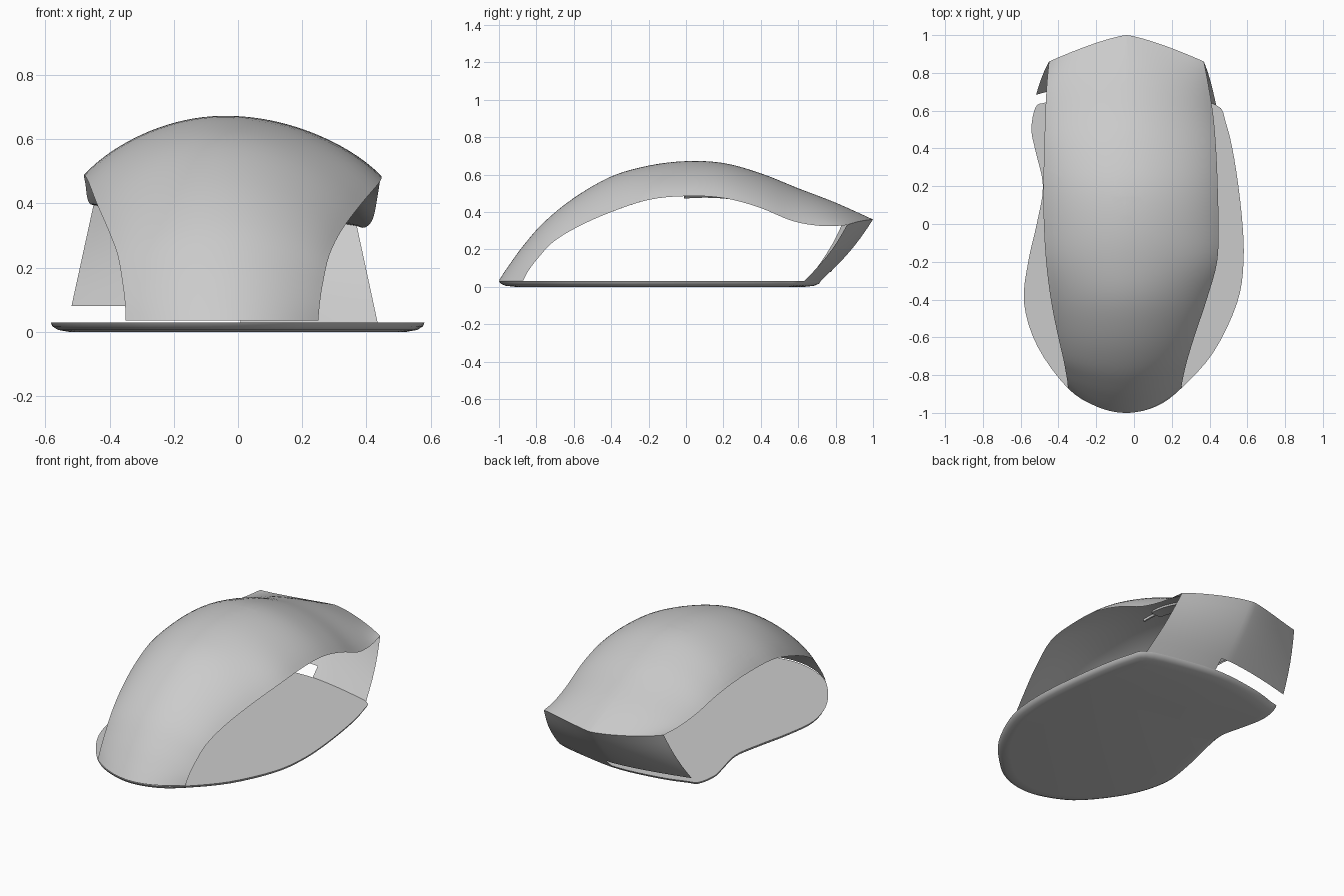
import bpy, bmesh, math
from mathutils import Vector

if "Cube" in bpy.data.objects:
    bpy.data.objects.remove(bpy.data.objects["Cube"], do_unlink=True)

grey = bpy.data.materials.new("plain_grey")
grey.use_nodes = True
COLOUR = (0.6, 0.6, 0.6, 1)
grey.diffuse_color = COLOUR
grey.node_tree.nodes["Principled BSDF"].inputs["Base Color"].default_value = COLOUR


def finish(name, bm, angle=35):
    mesh = bpy.data.meshes.new(name)
    bm.to_mesh(mesh)
    bm.free()
    mesh.materials.append(grey)
    obj = bpy.data.objects.new(name, mesh)
    bpy.context.collection.objects.link(obj)
    bpy.ops.object.select_all(action='DESELECT')
    obj.select_set(True)
    bpy.context.view_layer.objects.active = obj
    bpy.ops.object.shade_smooth_by_angle(angle=math.radians(angle))
    return obj


def smooth_path(points, steps, closed=False):
    """Catmull-Rom interpolation of tuples of any length."""
    n, out = len(points), []
    for k in range(n if closed else n - 1):
        ids = [k - 1, k, k + 1, k + 2]
        ids = [i % n if closed else min(max(i, 0), n - 1) for i in ids]
        a, b, c, d = (points[i] for i in ids)
        for s in range(steps):
            t = s / steps
            out.append(tuple(
                0.5 * (2 * q + (r - p) * t + (2 * p - 5 * q + 4 * r - w) * t * t
                       + (3 * q - p - 3 * r + w) * t ** 3)
                for p, q, r, w in zip(a, b, c, d)))
    if not closed:
        out.append(points[-1])
    return out


def grid(bm, rows):
    vs = [[bm.verts.new(p) for p in row] for row in rows]
    for j in range(len(vs) - 1):
        for i in range(len(vs[0]) - 1):
            bm.faces.new((vs[j][i], vs[j][i + 1], vs[j + 1][i + 1], vs[j + 1][i]))


MID = -0.04          # centre line of the body
COLS = 20            # columns on each half

# Shell stations: centre y, centre z, edge y, left x, left z, right x, right z
stations = [
    (-1.00, .035, -.87, -.350, .035, .250, .035),
    (-.95, .110, -.84, -.352, .090, .255, .090),
    (-.87, .220, -.79, -.360, .155, .265, .155),
    (-.76, .345, -.71, -.375, .240, .285, .240),
    (-.60, .475, -.58, -.405, .320, .325, .320),
    (-.40, .590, -.40, -.440, .400, .385, .400),
    (-.20, .648, -.20, -.465, .465, .440, .465),
    (0.00, .672, 0.00, -.477, .487, .447, .485),
    (0.20, .662, 0.20, -.480, .485, .443, .475),
    (0.40, .607, 0.39, -.475, .460, .435, .425),
    (0.60, .527, 0.57, -.470, .420, .420, .352),
    (0.80, .450, 0.73, -.462, .400, .395, .325),
    (1.00, .360, 0.86, -.450, .395, .370, .330),
]


def section(st):
    yc, zc, ye, xl, zl, xr, zr = st
    power = 2 if yc < 0 else 2 - 0.7 * yc
    row = []
    for i in range(-COLS, COLS + 1):
        t = abs(i) / COLS
        xe, ze = (xl, zl) if i < 0 else (xr, zr)
        drop = 0.9 * t ** 2 + 0.1 * t ** 8
        row.append(Vector((MID + (xe - MID) * t, yc + (ye - yc) * t ** power,
                           zc + (ze - zc) * drop)))
    return row


def recess(bm, poly, sink):
    """Cut a convex outline (seen from above) into the surface and sink it."""
    pts = [Vector((x, y, 0)) for x, y in poly]
    centre = sum(pts, Vector()) / len(pts)
    lo = [min(p[k] for p in pts) for k in (0, 1)]
    hi = [max(p[k] for p in pts) for k in (0, 1)]
    sides = []
    for a, b in zip(pts, pts[1:] + pts[:1]):
        n = Vector((b.y - a.y, a.x - b.x, 0)).normalized()
        if n.dot(centre - a) > 0:
            n = -n
        sides.append((a, n))
    for a, n in sides:
        near = [f for f in bm.faces if all(
            max(v.co[k] for v in f.verts) > lo[k] - .001 and
            min(v.co[k] for v in f.verts) < hi[k] + .001 for k in (0, 1))]
        geom = near + list({e for f in near for e in f.edges}) \
            + list({v for f in near for v in f.verts})
        bmesh.ops.bisect_plane(bm, geom=geom, plane_co=a, plane_no=n, dist=1e-5)
    inside = [f for f in bm.faces if abs(f.normal.z) > 0.05 and
              all(n.dot(f.calc_center_median() - a) < 0 for a, n in sides)]
    if not inside:
        return
    res = bmesh.ops.extrude_face_region(bm, geom=inside)
    bmesh.ops.translate(bm, vec=sink, verts=[
        g for g in res["geom"] if isinstance(g, bmesh.types.BMVert)])
    bm.normal_update()


# Arched top shell
rows = [section(s) for s in smooth_path(stations, 4)]
nose = rows[-1]
bm = bmesh.new()
grid(bm, rows)
bm.normal_update()


def slit(y0, y1, w=0.005):
    return [(MID - w, y0), (MID + w, y0), (MID + w, y1), (MID - w, y1)]


# Centre seams, wheel well, top button and side button
for y0, y1 in ((.745, .99), (.435, .525), (.04, .14)):
    recess(bm, slit(y0, y1), (0, 0, -.014))
recess(bm, [(-.08, .525), (0, .525), (.008, .54), (.008, .725), (0, .74),
            (-.08, .74), (-.088, .725), (-.088, .54)], (0, 0, -.05))
recess(bm, [(-.065, .14), (-.015, .14), (-.004, .16), (.015, .415), (MID, .43),
            (-.095, .415), (-.076, .16)], (0, 0, -.012))
recess(bm, [(-.462, -.01), (-.405, .01), (-.398, .03), (-.398, .25),
            (-.405, .265), (-.462, .28)], (.01, 0, -.03))
finish("top_shell", bm)

# Slanted front wall, with a gap above the base on one half
bottom = []
for i in range(-COLS, COLS + 1):
    t = abs(i) / COLS
    xe, ye = (-.53, .645) if i < 0 else (.435, .63)
    bottom.append(Vector((MID + (xe - MID) * t, .72 + (ye - .72) * t ** 1.5, .028)))
levels = [0, .15, .3, .45, .6, .72, .85, 1]
wall = []
for v in levels:
    row = []
    for a, b in zip(nose, bottom):
        # the last but one level lies at a constant height
        w = (a.z - .08) / (a.z - b.z) * v / .85 if v <= .85 else 1
        p = a.lerp(b, w)
        p.y += .02 * math.sin(math.pi * w)
        row.append(p)
    wall.append(row)
bm = bmesh.new()
grid(bm, wall)
gap = [f for f in bm.faces if f.calc_center_median().z < .075
       and f.calc_center_median().x < 0]
bmesh.ops.delete(bm, geom=gap, context='FACES')
finish("front_wall", bm)

# Base plate with a rounded lower rim
outline = [(-.04, -1), (.12, -.965), (.25, -.87), (.42, -.68), (.545, -.42),
           (.58, -.2), (.57, .05), (.53, .35), (.485, .54), (.435, .63),
           (.2, .69), (-.04, .72), (-.3, .69), (-.46, .645), (-.52, .62),
           (-.543, .5), (-.52, .38), (-.482, .2), (-.515, 0), (-.56, -.2),
           (-.582, -.42), (-.51, -.65), (-.35, -.87), (-.2, -.965)]
rim = smooth_path(outline, 4, closed=True)
bm = bmesh.new()
rings = []
for scale, z in ((1, .03), (.99, .017), (.96, .006), (.9, 0)):
    rings.append([bm.verts.new((x * scale, -.13 + (y + .13) * scale, z))
                  for x, y in rim])
n = len(rim)
for upper, lower in zip(rings, rings[1:]):
    for i in range(n):
        bm.faces.new((upper[i], lower[i], lower[(i + 1) % n], upper[(i + 1) % n]))
bm.faces.new(rings[0])
bm.faces.new(rings[-1][::-1])
bmesh.ops.recalc_face_normals(bm, faces=bm.faces)
finish("base_plate", bm)

# Scroll wheel set in its well
bm = bmesh.new()
bmesh.ops.create_cone(bm, cap_ends=True, segments=40, radius1=.08, radius2=.08, depth=.074)
for v in bm.verts:
    v.co = Vector((MID + v.co.z, .625 + v.co.x, .425 + v.co.y))
bmesh.ops.recalc_face_normals(bm, faces=bm.faces)
finish("scroll_wheel", bm)
